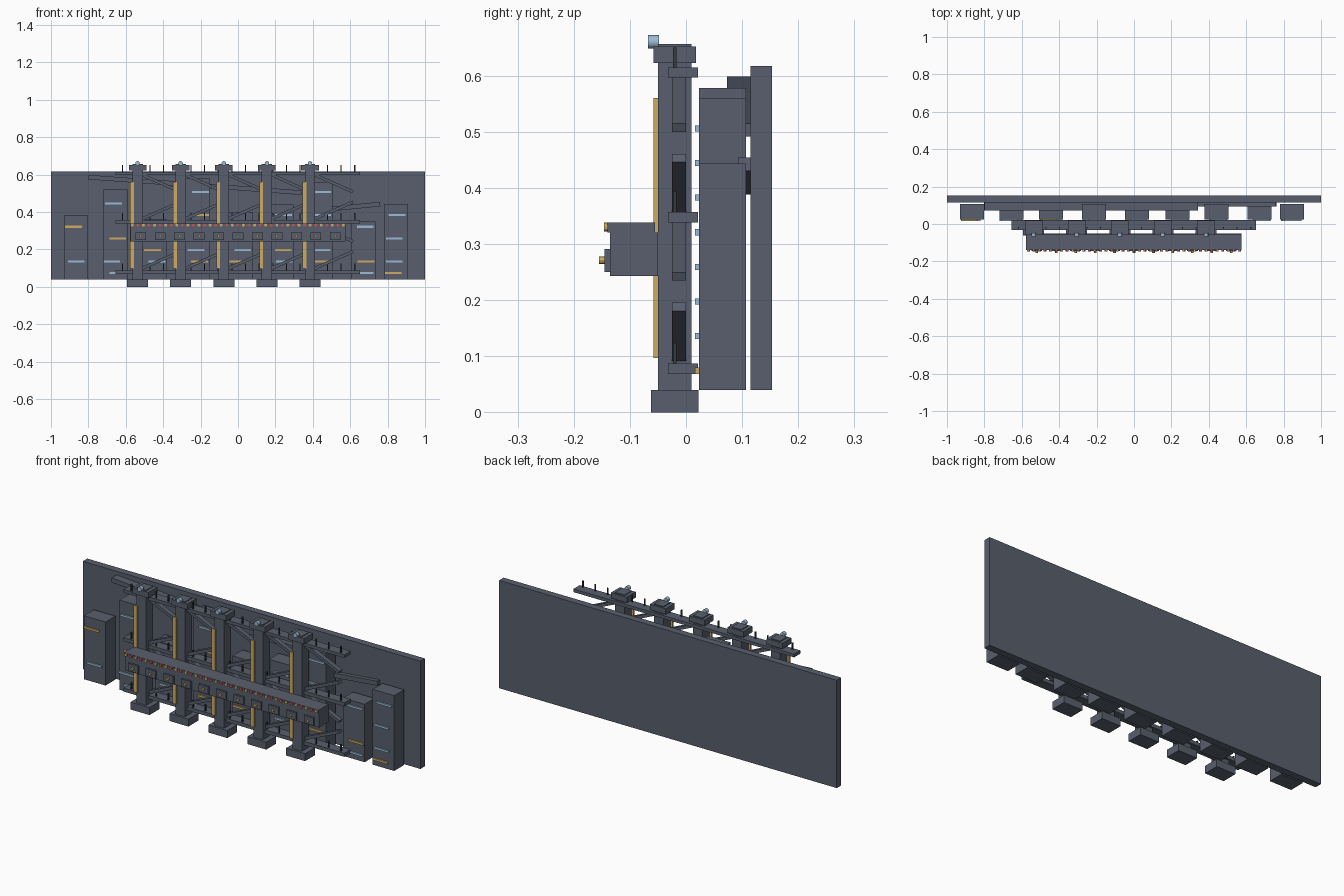
import bpy
import math

cube = bpy.data.objects.get("Cube")
if cube:
    bpy.data.objects.remove(cube)


def material(name, r, g, b):
    m = bpy.data.materials.new(name)
    m.diffuse_color = (r, g, b, 1)
    m.use_nodes = True
    m.node_tree.nodes["Principled BSDF"].inputs["Base Color"].default_value = (r, g, b, 1)
    return m


STEEL = material("slate_grey", 0.098, 0.114, 0.153)
DARK = material("dark_grey", 0.035, 0.042, 0.055)
GOLD = material("amber", 0.62, 0.41, 0.12)
BLUE = material("pale_blue", 0.34, 0.50, 0.66)
RED = material("signal_red", 0.60, 0.09, 0.08)


def box(name, x, y, z, mat=STEEL):
    """Box from (low, high) ranges on each axis."""
    mesh = bpy.data.meshes.new(name)
    verts = [(a, b, c) for a in x for b in y for c in z]
    faces = [(0, 1, 3, 2), (4, 6, 7, 5), (0, 4, 5, 1),
             (2, 3, 7, 6), (0, 2, 6, 4), (1, 5, 7, 3)]
    mesh.from_pydata(verts, [], faces)
    mesh.materials.append(mat)
    ob = bpy.data.objects.new(name, mesh)
    bpy.context.collection.objects.link(ob)
    return ob


def span(centre, half):
    return (centre - half, centre + half)


def beam(name, start, end, y, thick):
    """Square-ended bar in the xz plane between two (x, z) points."""
    dx, dz = end[0] - start[0], end[1] - start[1]
    half = math.hypot(dx, dz) / 2
    ob = box(name, (-half, half), span(0, (y[1] - y[0]) / 2), span(0, thick / 2))
    ob.location = ((start[0] + end[0]) / 2, sum(y) / 2, (start[1] + end[1]) / 2)
    ob.rotation_euler.y = -math.atan2(dz, dx)


def rod(name, x, y, z, radius, mat):
    """Short cylinder pointing forward."""
    bpy.ops.mesh.primitive_cylinder_add(
        vertices=12, radius=radius, depth=y[1] - y[0],
        location=(x, sum(y) / 2, z), rotation=(math.pi / 2, 0, 0))
    ob = bpy.context.object
    ob.name = name
    ob.data.materials.append(mat)
    bpy.ops.object.shade_smooth_by_angle()


# Back wall with two sloping pipes
box("back_wall", (-1, 1), (0.115, 0.153), (0.04, 0.617))
beam("long_duct", (-0.80, 0.586), (0.34, 0.503), (0.073, 0.115), 0.024)
beam("short_duct", (0.34, 0.40), (0.76, 0.442), (0.093, 0.115), 0.024)

# Row of towers: centre x, top z, lit windows as (row, shift, colour)
towers = [
    (-0.865, 0.38, [(4, -0.015, GOLD), (1, 0.0, BLUE)]),
    (-0.655, 0.52, [(6, -0.01, BLUE), (3, 0.012, GOLD), (1, -0.02, BLUE), (0, 0.012, BLUE)]),
    (-0.443, 0.36, [(2, -0.015, GOLD), (1, 0.01, BLUE)]),
    (-0.215, 0.578, [(7, 0.015, BLUE), (5, 0.015, GOLD), (2, -0.01, BLUE), (1, 0.01, GOLD)]),
    (0.015, 0.40, [(2, 0.01, BLUE), (1, -0.015, GOLD)]),
    (0.232, 0.44, [(5, 0.012, BLUE), (2, 0.01, GOLD), (1, 0.015, BLUE)]),
    (0.440, 0.56, [(7, 0.012, BLUE), (5, 0.012, BLUE), (2, 0.01, BLUE), (1, 0.01, GOLD)]),
    (0.670, 0.35, [(4, 0.01, BLUE), (1, 0.015, GOLD), (0, 0.01, BLUE)]),
    (0.845, 0.443, [(5, 0.005, BLUE), (3, -0.01, BLUE), (1, -0.01, BLUE), (0, -0.015, GOLD)]),
]
for x, top, windows in towers:
    box("tower", span(x, 0.064), (0.023, 0.107), (0.04, top))
    for row, shift, mat in windows:
        box("window_strip", span(x + shift, 0.045), (0.016, 0.0235),
            span(0.074 + row * 0.0617, 0.0055), mat)

# Three walkways with rail posts
for low, high in [(0.068, 0.087), (0.338, 0.357), (0.597, 0.614)]:
    box("walkway", (-0.655, 0.652), (-0.032, 0.021), (low, high))
    for i in range(18):
        box("rail_post", span(-0.617 + i * 0.073, 0.003), (-0.023, -0.017),
            (high, high + 0.036), DARK)

# Pillars with footing, cap, lamp, light strip and braces
for i in range(5):
    x = -0.537 + i * 0.2305
    box("pillar_footing", span(x, 0.056), (-0.062, 0.022), (0, 0.04))
    box("pillar", span(x, 0.028), (-0.05, 0.01), (0.04, 0.656))
    box("pillar_cap", span(x, 0.047), (-0.058, 0.018), (0.622, 0.652))
    rod("pillar_lamp", x, (-0.068, -0.048), 0.66, 0.012, BLUE)
    box("light_strip", (x - 0.040, x - 0.020), (-0.058, -0.049), (0.097, 0.56), GOLD)
    for base in (0.08, 0.345):
        beam("upper_brace", (x + 0.01, base + 0.26), (x + 0.23, base + 0.162), (-0.025, 0), 0.016)
        beam("lower_brace", (x + 0.01, base + 0.012), (x + 0.23, base + 0.108), (-0.025, 0), 0.016)

# Forward gallery with top slab
box("gallery", (-0.575, 0.575), (-0.135, -0.05), (0.243, 0.32))
box("gallery_roof", (-0.578, 0.575), (-0.14, -0.055), (0.32, 0.338))

# Port boxes with amber knobs
for i in range(11):
    x = -0.52 + i * 0.104
    box("port_box", span(x, 0.029), (-0.145, -0.135), (0.25, 0.291))
    rod("port_knob", x, (-0.155, -0.144), 0.271, 0.007, GOLD)

# Alternating signal lights along the roof edge
for i in range(39):
    rod("signal_light", -0.565 + i * 0.0297, (-0.146, -0.139), 0.33, 0.008,
        RED if i % 2 else GOLD)
